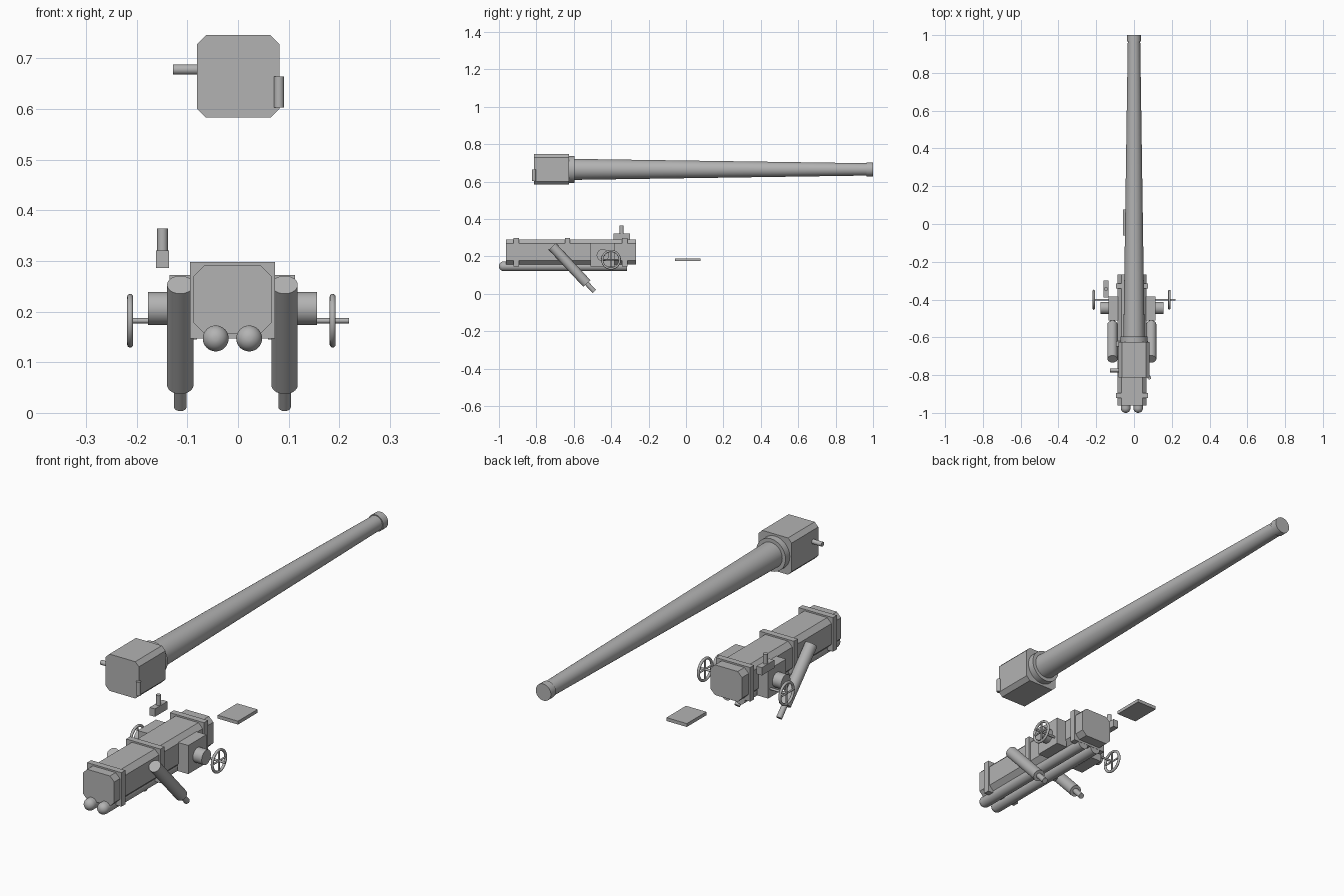
import bpy, bmesh, math
from mathutils import Vector

if "Cube" in bpy.data.objects:
    bpy.data.objects.remove(bpy.data.objects["Cube"], do_unlink=True)

steel = bpy.data.materials.new("steel_grey")
steel.use_nodes = True
steel.diffuse_color = (0.45, 0.45, 0.45, 1)
steel.node_tree.nodes["Principled BSDF"].inputs["Base Color"].default_value = (0.45, 0.45, 0.45, 1)


def finish(name, bm, smooth=False):
    bmesh.ops.recalc_face_normals(bm, faces=bm.faces)
    mesh = bpy.data.meshes.new(name)
    bm.to_mesh(mesh)
    bm.free()
    mesh.materials.append(steel)
    obj = bpy.data.objects.new(name, mesh)
    bpy.context.collection.objects.link(obj)
    if smooth:
        bpy.ops.object.select_all(action='DESELECT')
        obj.select_set(True)
        bpy.context.view_layer.objects.active = obj
        bpy.ops.object.shade_smooth_by_angle(angle=math.radians(35))
    return obj


def prism(name, xs, ys, zs, cut=0.0):
    """Box running along y, with its four long edges cut off."""
    x0, x1 = xs
    z0, z1 = zs
    if cut:
        pts = [(x0 + cut, z0), (x1 - cut, z0), (x1, z0 + cut), (x1, z1 - cut),
               (x1 - cut, z1), (x0 + cut, z1), (x0, z1 - cut), (x0, z0 + cut)]
    else:
        pts = [(x0, z0), (x1, z0), (x1, z1), (x0, z1)]
    bm = bmesh.new()
    face = bm.faces.new([bm.verts.new((x, ys[0], z)) for x, z in pts])
    ext = bmesh.ops.extrude_face_region(bm, geom=[face])
    moved = [v for v in ext["geom"] if isinstance(v, bmesh.types.BMVert)]
    bmesh.ops.translate(bm, verts=moved, vec=(0, ys[1] - ys[0], 0))
    return finish(name, bm)


def turned(name, start, axis, profile, sides=32):
    """Solid of revolution: profile holds (distance along axis, radius)."""
    start, axis = Vector(start), Vector(axis).normalized()
    u = axis.orthogonal().normalized()
    w = axis.cross(u)
    bm = bmesh.new()
    rings = []
    for d, r in profile:
        turn = [math.tau * i / sides for i in range(sides)]
        rings.append([bm.verts.new(start + axis * d + (u * math.cos(a) + w * math.sin(a)) * r)
                      for a in turn])
    for a, b in zip(rings, rings[1:]):
        for i in range(sides):
            j = (i + 1) % sides
            bm.faces.new((a[i], a[j], b[j], b[i]))
    bm.faces.new(rings[0])
    bm.faces.new(rings[-1])
    return finish(name, bm, True)


def rod(name, a, b, r, sides=24):
    span = Vector(b) - Vector(a)
    return turned(name, a, span, [(0, r), (span.length, r)], sides)


# Barrel with breech collar and muzzle ring
BORE = 0.665
turned("barrel", (0, -0.625, BORE), (0, 1, 0),
       [(0, 0.072), (0.03, 0.072), (0.03, 0.056), (1.59, 0.033),
        (1.59, 0.037), (1.625, 0.037)], 48)

# Breech block and its handles
prism("breech_block", (-0.081, 0.082), (-0.812, -0.625), (0.583, 0.746), 0.018)
rod("breech_lever", (-0.128, -0.775, 0.678), (-0.07, -0.775, 0.678), 0.01)
rod("breech_handle", (0.081, -0.813, 0.603), (0.081, -0.813, 0.664), 0.01)

# Cradle and its bands
MID = -0.011
prism("cradle_body", (MID - 0.077, MID + 0.077), (-0.962, -0.267), (0.157, 0.291), 0.021)
for i, y in enumerate((-0.908, -0.634, -0.328)):
    prism(f"cradle_band_{i + 1}", (MID - 0.084, MID + 0.084), (y - 0.014, y + 0.014), (0.147, 0.298))

# Parts on both sides of the cradle
for side, s in (("left", 1), ("right", -1)):
    # Recoil tube with a domed nose
    R = 0.0256
    dome = [(R * (1 - math.cos(t)), R * math.sin(t))
            for t in (math.radians(a) for a in range(10, 91, 10))]
    turned(f"recoil_tube_{side}", (MID + s * 0.033, -1.0, 0.147), (0, 1, 0),
           dome + [(0.685, R)])

    # Gearbox and drum
    prism(f"gearbox_{side}", sorted((MID + s * 0.07, MID + s * 0.124)),
          (-0.51, -0.383), (0.145, 0.272))
    rod(f"drum_{side}", (MID + s * 0.11, -0.445, 0.206), (MID + s * 0.167, -0.445, 0.206), 0.0325, 32)

    # Balancing cylinder and piston
    x = MID + s * 0.103
    top, low, tip = (x, -0.715, 0.253), (x, -0.53, 0.055), (x, -0.49, 0.012)
    rod(f"balance_cylinder_{side}", top, low, 0.026, 32)
    rod(f"balance_piston_{side}", low, tip, 0.0125)

    # Handwheel with rim, spokes and shaft
    wheel_x = 0.187 if s > 0 else -0.213
    shaft_end = 0.219 if s > 0 else -0.215
    hub = Vector((wheel_x, -0.401, 0.182))
    rod(f"wheel_shaft_{side}", (MID + s * 0.11, hub.y, hub.z), (shaft_end, hub.y, hub.z), 0.005, 16)
    for k in range(2):
        arm = Vector((0, math.cos(k * math.pi / 2), math.sin(k * math.pi / 2))) * 0.047
        rod(f"wheel_spoke_{side}_{k + 1}", hub - arm, hub + arm, 0.004, 12)
    bpy.ops.mesh.primitive_torus_add(major_radius=0.047, minor_radius=0.006, major_segments=40,
                                     minor_segments=12, location=hub,
                                     rotation=(0, math.pi / 2, 0))
    rim = bpy.context.object
    rim.name = f"wheel_rim_{side}"
    rim.data.materials.append(steel)
    bpy.ops.object.shade_smooth_by_angle(angle=math.radians(40))

# Sight
prism("sight_base", (-0.162, -0.136), (-0.388, -0.3), (0.286, 0.321))
rod("sight_tube", (-0.149, -0.344, 0.321), (-0.149, -0.344, 0.364), 0.0105)

# Loose plate
prism("loose_plate", (-0.058, 0.042), (-0.06, 0.077), (0.174, 0.189))
